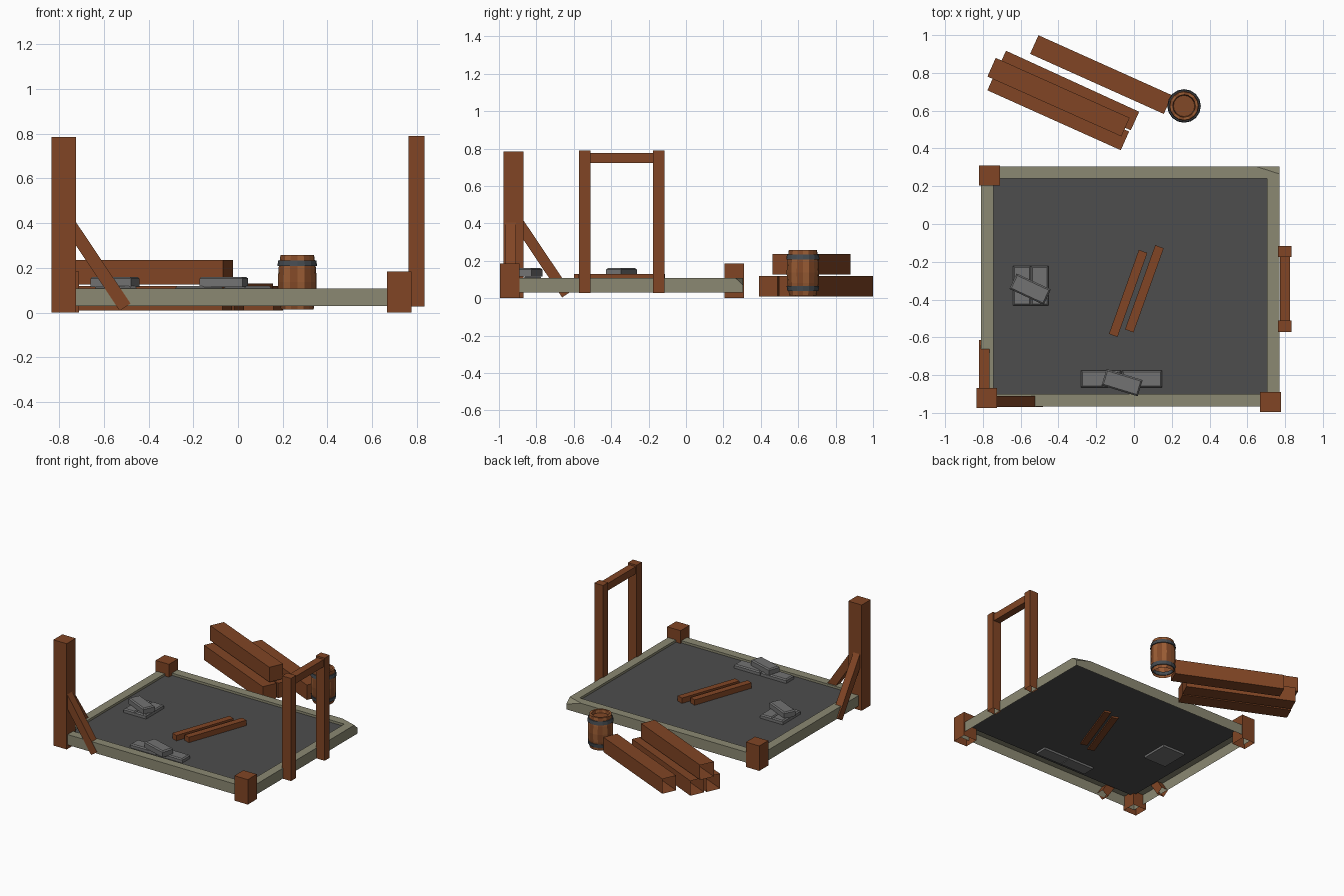
import bpy, bmesh, math
from mathutils import Vector, Matrix

if "Cube" in bpy.data.objects:
    bpy.data.objects.remove(bpy.data.objects["Cube"])


def material(name, rgb):
    m = bpy.data.materials.new(name)
    m.diffuse_color = (*rgb, 1)
    m.use_nodes = True
    m.node_tree.nodes["Principled BSDF"].inputs["Base Color"].default_value = m.diffuse_color
    return m


WOOD = material("wood", (0.22, 0.06, 0.018))
STAVE_A = material("stave_light", (0.33, 0.11, 0.035))
STAVE_B = material("stave_dark", (0.22, 0.065, 0.02))
IRON = material("iron", (0.06, 0.07, 0.08))
KERB = material("kerb_stone", (0.26, 0.25, 0.17))
FLOOR = material("floor_slate", (0.075, 0.075, 0.075))
BRICK = material("brick_grey", (0.17, 0.17, 0.17))


def finish(name, bm, *mats):
    me = bpy.data.meshes.new(name)
    bm.to_mesh(me)
    bm.free()
    ob = bpy.data.objects.new(name, me)
    for m in mats:
        me.materials.append(m)
    bpy.context.collection.objects.link(ob)
    return ob


def beam(name, a, b, w, h, mat=WOOD, open_start=False):
    """Square timber from a to b; w is horizontal, h is the other side."""
    a, b = Vector(a), Vector(b)
    d = (b - a).normalized()
    side = Vector((1, 0, 0)) if abs(d.z) > 0.99 else d.cross(Vector((0, 0, 1))).normalized()
    up = d.cross(side)
    mat4 = Matrix((side, up, d)).transposed().to_4x4()
    mat4.translation = (a + b) / 2
    bm = bmesh.new()
    bmesh.ops.create_cube(bm, size=1)
    if open_start:
        low = [f for f in bm.faces if f.normal.z < -0.9]
        bmesh.ops.delete(bm, geom=low, context='FACES_ONLY')
    bmesh.ops.scale(bm, vec=(w, h, (b - a).length), verts=bm.verts)
    bm.transform(mat4)
    return finish(name, bm, mat)


def brick(name, x, y, z, angle=0, size=(0.2, 0.09, 0.045)):
    bm = bmesh.new()
    bmesh.ops.create_cube(bm, size=1)
    bmesh.ops.scale(bm, vec=size, verts=bm.verts)
    top = [e for e in bm.edges if all(v.co.z > 0 for v in e.verts)]
    bmesh.ops.bevel(bm, geom=top, offset=0.008, segments=1, affect='EDGES')
    bm.transform(Matrix.Translation((x, y, z)) @ Matrix.Rotation(math.radians(angle), 4, 'Z'))
    return finish(name, bm, BRICK)


def lathe(name, profile, sides, centre, mats, closed=False, cap=False):
    bm = bmesh.new()
    rings = [[bm.verts.new((r * math.cos(2 * math.pi * i / sides),
                            r * math.sin(2 * math.pi * i / sides), z))
              for i in range(sides)] for r, z in profile]
    pairs = list(zip(rings, rings[1:])) + ([(rings[-1], rings[0])] if closed else [])
    for lo, hi in pairs:
        for i in range(sides):
            j = (i + 1) % sides
            f = bm.faces.new((lo[i], lo[j], hi[j], hi[i]))
            f.material_index = i % len(mats)
    if cap:
        bm.faces.new(rings[-1]).material_index = len(mats) - 1
    bm.transform(Matrix.Translation(centre))
    return finish(name, bm, *mats)


# Stone kerb: open underneath, with one chipped back corner
def rect(x0, x1, y0, y1, z):
    return [(x0, y0, z), (x1, y0, z), (x1, y1, z), (x0, y1, z)]


OUT, INN, FZ = (-0.81, 0.77, -0.965, 0.305), (-0.745, 0.705, -0.90, 0.24), 0.09
bm = bmesh.new()
loops = [[bm.verts.new(p) for p in rect(*r, z)]
         for r, z in ((OUT, 0.03), (OUT, 0.107), (INN, 0.107), (INN, FZ))]
for lo, hi in zip(loops, loops[1:]):
    for i in range(4):
        j = (i + 1) % 4
        bm.faces.new((lo[i], lo[j], hi[j], hi[i]))
chip = [Vector(p) for p in ((0.645, 0.305, 0.107), (0.77, 0.265, 0.107), (0.77, 0.305, 0.07))]
n = (chip[1] - chip[0]).cross(chip[2] - chip[0])
if n.z < 0:
    n.negate()
cut = bmesh.ops.bisect_plane(bm, geom=bm.verts[:] + bm.edges[:] + bm.faces[:],
                             plane_co=chip[0], plane_no=n, clear_outer=True)
bmesh.ops.edgenet_fill(bm, edges=[e for e in cut['geom_cut'] if isinstance(e, bmesh.types.BMEdge)])
finish("stone_kerb", bm, KERB)

# Floor sheet
bm = bmesh.new()
bm.faces.new([bm.verts.new(p) for p in rect(*INN, FZ)])
finish("floor", bm, FLOOR)

# Corner posts: one tall, two stubs
for name, x, y, h in (("tall_post", -0.78, -0.922, 0.785),
                      ("back_left_stub", -0.765, 0.258, 0.185),
                      ("front_right_stub", 0.722, -0.942, 0.185)):
    beam(name, (x, y, 0), (x, y, h), 0.11, 0.106, open_start=True)

# Diagonal braces on the tall post
beam("front_brace", (-0.505, -0.939, 0.025), (-0.765, -0.939, 0.413), 0.058, 0.058, open_start=True)
beam("side_brace", (-0.793, -0.638, 0.02), (-0.793, -0.9, 0.41), 0.054, 0.058, open_start=True)

# Door frame
for name, y in (("door_post_front", -0.541), ("door_post_back", -0.146)):
    beam(name, (0.799, y, 0.028), (0.799, y, 0.79), 0.072, 0.06, open_start=True)
beam("door_lintel", (0.799, -0.53, 0.75), (0.799, -0.157, 0.75), 0.054, 0.054)

# Loose planks on the floor
beam("floor_plank_1", (-0.11, -0.59, 0.104), (0.048, -0.145, 0.104), 0.048, 0.052)
beam("floor_plank_2", (-0.025, -0.566, 0.104), (0.135, -0.12, 0.104), 0.048, 0.052)

# Stacked timbers behind
for name, a, b, z in (("timber_front", (-0.754, 0.757), (-0.048, 0.44), 0.064),
                      ("timber_middle", (-0.70, 0.868), (0.005, 0.545), 0.064),
                      ("timber_back", (-0.528, 0.95), (0.18, 0.632), 0.064),
                      ("timber_top", (-0.754, 0.83), (-0.045, 0.513), 0.181)):
    beam(name, (*a, z), (*b, z), 0.108, 0.11, open_start=True)

# Brick piles
L, U = 0.0965, 0.138
brick("left_brick_1", -0.593, -0.327, L, 90, (0.208, 0.093, 0.045))
brick("left_brick_2", -0.5, -0.327, L, 90, (0.208, 0.093, 0.045))
brick("left_brick_top", -0.55, -0.345, U, -25)
brick("front_brick_1", -0.175, -0.82, L, 0, (0.212, 0.09, 0.045))
brick("front_brick_2", 0.042, -0.82, L, 0, (0.212, 0.09, 0.045))
brick("front_brick_top", -0.063, -0.84, U, -17)

# Barrel with two iron hoops
C = (0.265, 0.625, 0)
lathe("barrel", [(0.073, 0.015), (0.084, 0.08), (0.087, 0.137), (0.084, 0.195), (0.075, 0.258),
                 (0.06, 0.258), (0.056, 0.235)], 16, C, (STAVE_A, STAVE_B), cap=True)
for name, z0, r0, r1 in (("lower_hoop", 0.038, 0.083, 0.087), ("upper_hoop", 0.208, 0.089, 0.085)):
    lathe(name, [(r0, z0), (r1, z0 + 0.026), (0.072, z0 + 0.026), (0.072, z0)],
          16, C, (IRON,), closed=True)
